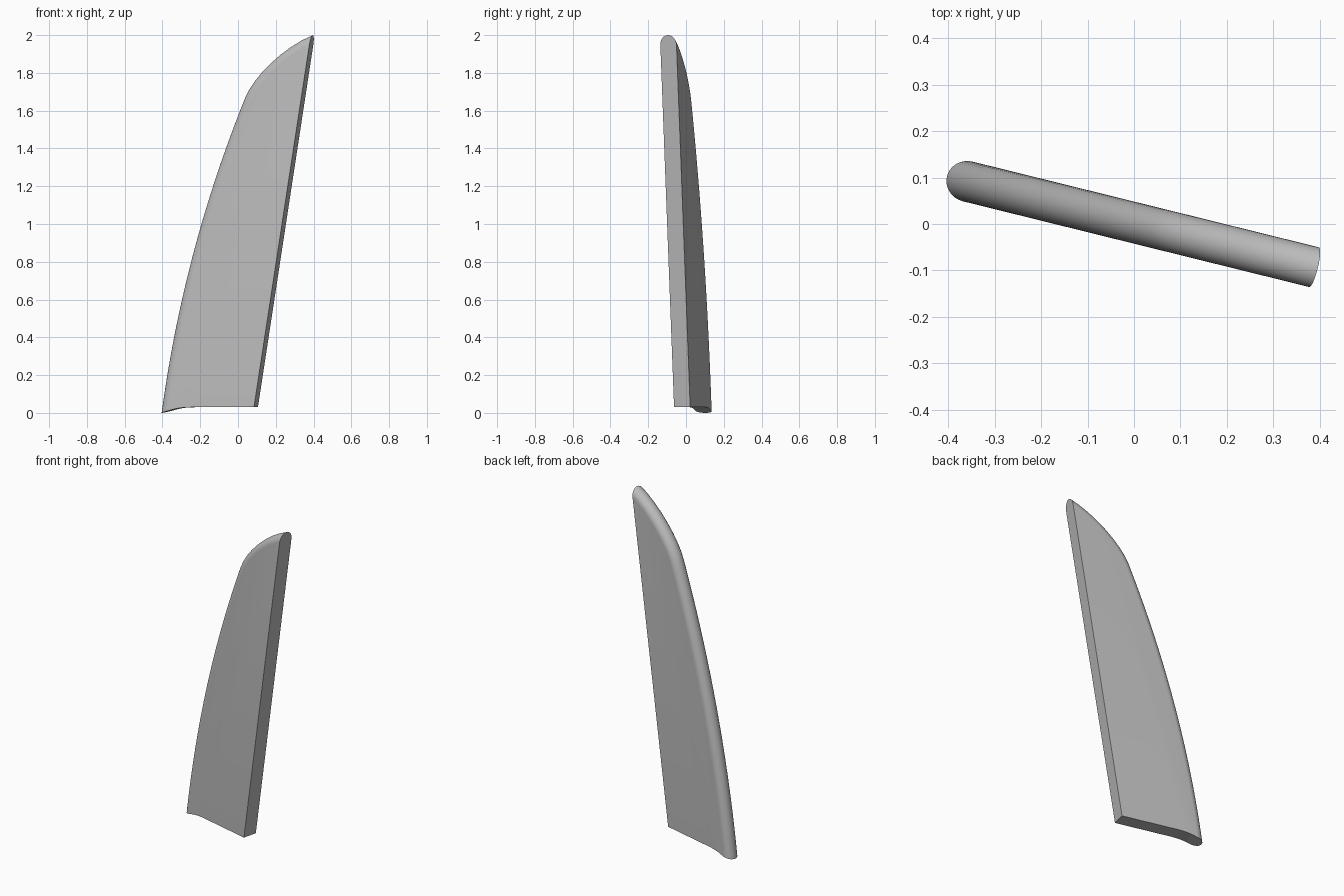
import bpy, bmesh, math
from mathutils import Vector, Matrix
from mathutils.geometry import interpolate_bezier

if "Cube" in bpy.data.objects:
    bpy.data.objects.remove(bpy.data.objects["Cube"])

ANGLE = math.radians(-13.9)   # heading of the blade
C = math.cos(ANGLE)
R = 0.044                     # half thickness = edge rounding radius
ARC = 16                      # steps around the rounded edge


def bezier(pts, n):
    return [Vector(p) for p in interpolate_bezier(*[Vector((x / C, z)) for x, z in pts], n)]


# Leading edge from the lower corner up to the tip
lead = bezier([(-0.403, 0), (-0.328, 0.55), (-0.19, 1.1), (0.04, 1.67)], 30)[:-1]
lead += bezier([(0.04, 1.67), (0.085, 1.782), (0.24, 1.935), (0.396, 2.0)], 9)
# Bottom edge from the trailing corner back to the curved toe
heel = Vector((0.095 / C, 0.03))
bottom = [heel] + bezier([(-0.23, 0.03), (-0.28, 0.03), (-0.31, 0.026), (-0.35, 0.014)], 8)

# Inward offset directions, mitred along the bottom and trailing edges at the ends
inward = []
for i, p in enumerate(lead):
    t = (lead[min(i + 1, len(lead) - 1)] - lead[max(i - 1, 0)]).normalized()
    inward.append(Vector((t.y, -t.x)))
for i, target in ((0, bottom[-1]), (-1, heel)):
    d = (target - lead[i]).normalized()
    inward[i] = d / inward[i].dot(d)

bm = bmesh.new()


def vert(p, y):
    return bm.verts.new((p.x, y, p.y))


# Rounded edge rows from front to back
rows = []
for k in range(ARC + 1):
    a = -math.pi / 2 + math.pi * k / ARC
    rows.append([vert(p + n * R * (1 - math.cos(a)), R * math.sin(a))
                 for p, n in zip(lead, inward)])
for r0, r1 in zip(rows, rows[1:]):
    for i in range(len(lead) - 1):
        bm.faces.new((r0[i], r0[i + 1], r1[i + 1], r1[i]))

# Flat sides, bottom and trailing face
front = [vert(p, -R) for p in bottom]
back = [vert(p, R) for p in bottom]
bm.faces.new(rows[0] + front)
bm.faces.new(rows[-1] + back)
for i in range(len(bottom) - 1):
    bm.faces.new((front[i], front[i + 1], back[i + 1], back[i]))
bm.faces.new([r[0] for r in rows] + [back[-1], front[-1]])
bm.faces.new([r[-1] for r in rows] + [back[0], front[0]])
bmesh.ops.recalc_face_normals(bm, faces=bm.faces)
bm.transform(Matrix.Translation((0, 0.003, 0)) @ Matrix.Rotation(ANGLE, 4, 'Z'))

mesh = bpy.data.meshes.new("fin_blade")
bm.to_mesh(mesh)
bm.free()
fin = bpy.data.objects.new("fin_blade", mesh)
bpy.context.collection.objects.link(fin)

grey = bpy.data.materials.new("plain grey")
grey.diffuse_color = (0.5, 0.5, 0.5, 1)
grey.use_nodes = True
grey.node_tree.nodes["Principled BSDF"].inputs["Base Color"].default_value = grey.diffuse_color
mesh.materials.append(grey)

bpy.context.view_layer.objects.active = fin
fin.select_set(True)
bpy.ops.object.shade_smooth_by_angle(angle=math.radians(30))
